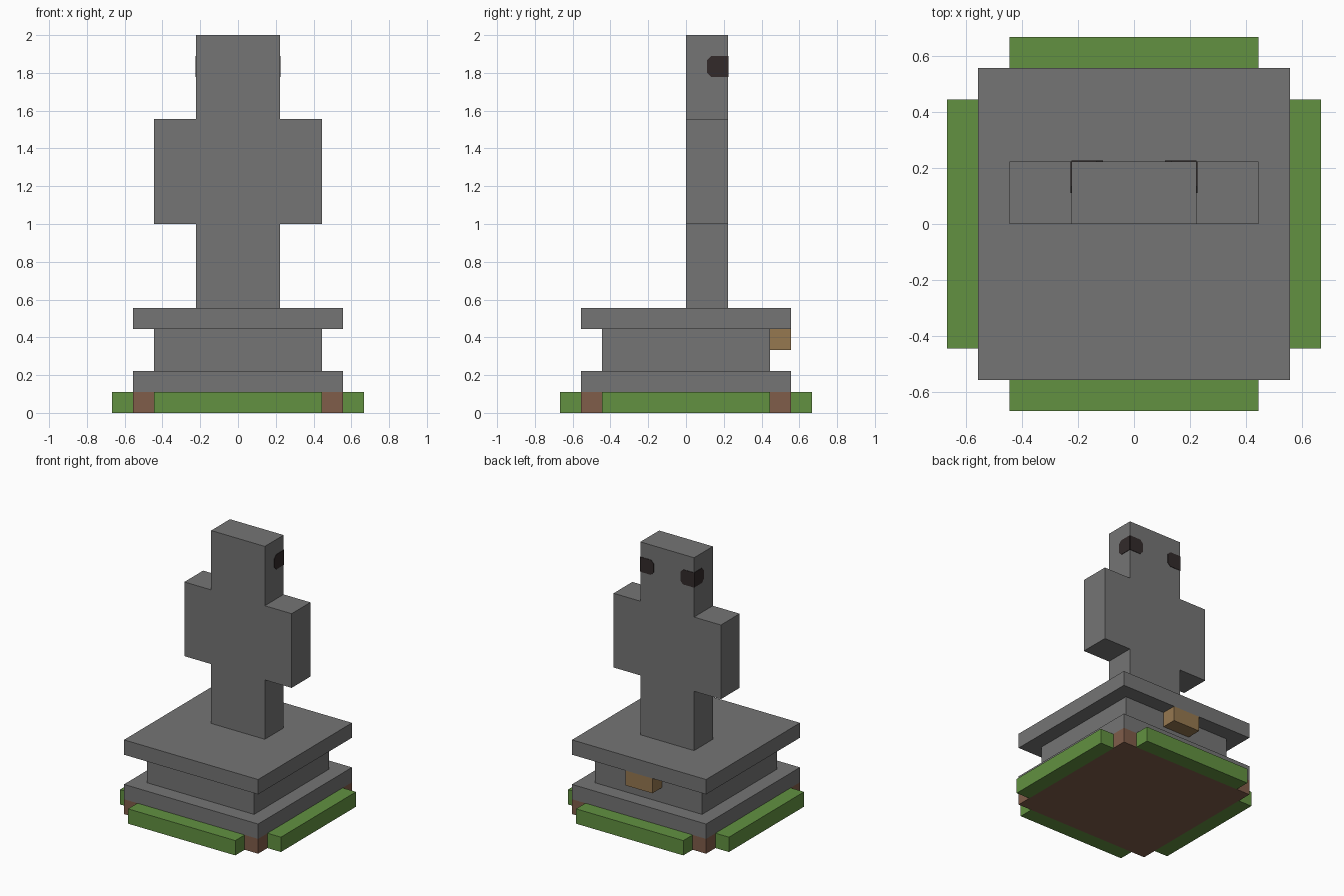
import bpy
import bmesh
from mathutils import Vector

U = 1 / 9  # the model sits on a regular block grid

cube = bpy.data.objects.get("Cube")
if cube:
    bpy.data.objects.remove(cube, do_unlink=True)


def material(name, rgb):
    linear = [((c / 255 + 0.055) / 1.055) ** 2.4 for c in rgb] + [1]
    mat = bpy.data.materials.new(name)
    mat.use_nodes = True
    mat.diffuse_color = linear
    mat.node_tree.nodes["Principled BSDF"].inputs["Base Color"].default_value = linear
    return mat


stone = material("grey stone", (117, 117, 117))
grass = material("green grass", (98, 145, 65))
soil = material("brown soil", (128, 93, 74))
bronze = material("tan plaque", (150, 120, 80))
dark = material("dark eye", (50, 42, 42))


def finish(name, bm, mat):
    bmesh.ops.recalc_face_normals(bm, faces=bm.faces)
    mesh = bpy.data.meshes.new(name)
    bm.to_mesh(mesh)
    bm.free()
    mesh.materials.append(mat)
    obj = bpy.data.objects.new(name, mesh)
    bpy.context.collection.objects.link(obj)
    return obj


def box(name, low, high, mat):
    """Box between two corners given in blocks."""
    low, high = Vector(low), Vector(high)
    bm = bmesh.new()
    bmesh.ops.create_cube(bm, size=1)
    bmesh.ops.scale(bm, vec=(high - low) * U, verts=bm.verts)
    bmesh.ops.translate(bm, vec=(low + high) / 2 * U, verts=bm.verts)
    return finish(name, bm, mat)


def prism(name, points, push, mat):
    """Flat outline in blocks, extruded along a vector."""
    bm = bmesh.new()
    face = bm.faces.new([bm.verts.new(Vector(p) * U) for p in points])
    grown = bmesh.ops.extrude_face_region(bm, geom=[face], use_keep_orig=True)
    moved = [g for g in grown["geom"] if isinstance(g, bmesh.types.BMVert)]
    bmesh.ops.translate(bm, vec=Vector(push) * U, verts=moved)
    return finish(name, bm, mat)


# Pedestal: square layers of half width, bottom and top
for name, half, bottom, top, mat in (
    ("soil_bed", 5, 0, 1, soil),
    ("lower_plinth", 5, 1, 2, stone),
    ("pedestal_core", 4, 2, 4, stone),
    ("upper_slab", 5, 4, 5, stone),
):
    box(name, (-half, -half, bottom), (half, half, top), mat)

# Grass strip along each side
for side, s in (("left", 1), ("right", -1)):
    box(side + "_grass", (min(5 * s, 6 * s), -4, 0), (max(5 * s, 6 * s), 4, 1), grass)
for side, s in (("back", 1), ("front", -1)):
    box(side + "_grass", (-4, min(5 * s, 6 * s), 0), (4, max(5 * s, 6 * s), 1), grass)

# Plaque under the slab at the back
box("plaque", (-1, 4, 3), (1, 5, 4), bronze)

# Statue: cross outline, mirrored from one half
half_outline = [(2, 5), (2, 9), (4, 9), (4, 14), (2, 14), (2, 18)]
outline = half_outline + [(-x, z) for x, z in reversed(half_outline)]
prism("statue", [(x, 0, z) for x, z in outline], (0, 2, 0), stone)

# Eyes: plates with clipped corners wrapping both rear edges of the head
clip, thick = 0.2, 0.03
eye = [(2, 16), (2, 17), (1 + clip, 17), (1, 17 - clip), (1, 16 + clip), (1 + clip, 16)]
for side, s in (("left", 1), ("right", -1)):
    prism(side + "_eye_back", [(s * a, 2, z) for a, z in eye], (0, thick, 0), dark)
    prism(side + "_eye_side", [(s * 2, a, z) for a, z in eye], (s * thick, 0, 0), dark)
